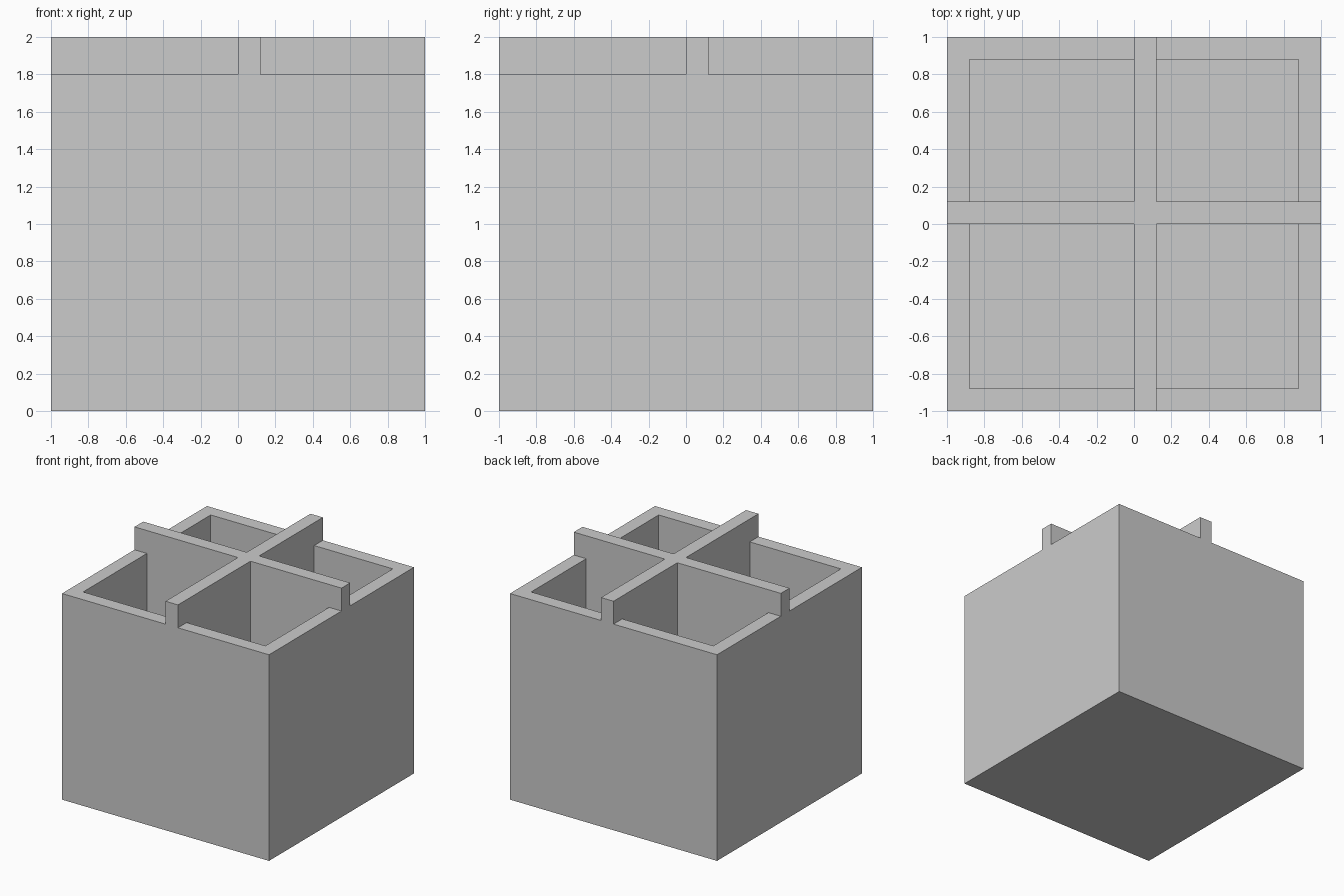
import bpy
import bmesh

default = bpy.data.objects.get("Cube")
if default:
    bpy.data.objects.remove(default, do_unlink=True)

CUTS = [-1, -0.88, 0, 0.12, 0.88, 1]   # wall and divider edges, same on x and y
FLOOR, WALL_TOP, DIVIDER_TOP = 0.12, 1.8, 2.0

bm = bmesh.new()


def is_divider(face):
    c = face.calc_center_median()
    return 0 < c.x < 0.12 or 0 < c.y < 0.12


def is_solid(face):
    c = face.calc_center_median()
    return is_divider(face) or max(abs(c.x), abs(c.y)) > 0.88


def raise_faces(faces, z):
    """Extrude the faces up to height z and return the raised faces."""
    geom = bmesh.ops.extrude_face_region(bm, geom=faces)["geom"]
    for v in geom:
        if isinstance(v, bmesh.types.BMVert):
            v.co.z = z
    return [f for f in geom if isinstance(f, bmesh.types.BMFace)]


# Floor plan
grid = [[bm.verts.new((x, y, 0)) for x in CUTS] for y in CUTS]
n = len(CUTS) - 1
plan = [bm.faces.new((grid[j][i], grid[j][i + 1], grid[j + 1][i + 1], grid[j + 1][i]))
        for j in range(n) for i in range(n)]

# Floor slab, then the walls, then the taller crossed dividers
floor = raise_faces(plan, FLOOR)
walls = raise_faces([f for f in floor if is_solid(f)], WALL_TOP)
raise_faces([f for f in walls if is_divider(f)], DIVIDER_TOP)

# Merge flat areas
bmesh.ops.recalc_face_normals(bm, faces=bm.faces)
bmesh.ops.dissolve_limit(bm, angle_limit=0.01, verts=bm.verts, edges=bm.edges)

mesh = bpy.data.meshes.new("divided_box")
bm.to_mesh(mesh)
bm.free()
box = bpy.data.objects.new("divided_box", mesh)
bpy.context.collection.objects.link(box)

# Plain grey
grey = bpy.data.materials.new("light_grey")
grey.use_nodes = True
color = (0.6, 0.6, 0.6, 1)
grey.diffuse_color = color
grey.node_tree.nodes["Principled BSDF"].inputs["Base Color"].default_value = color
mesh.materials.append(grey)
